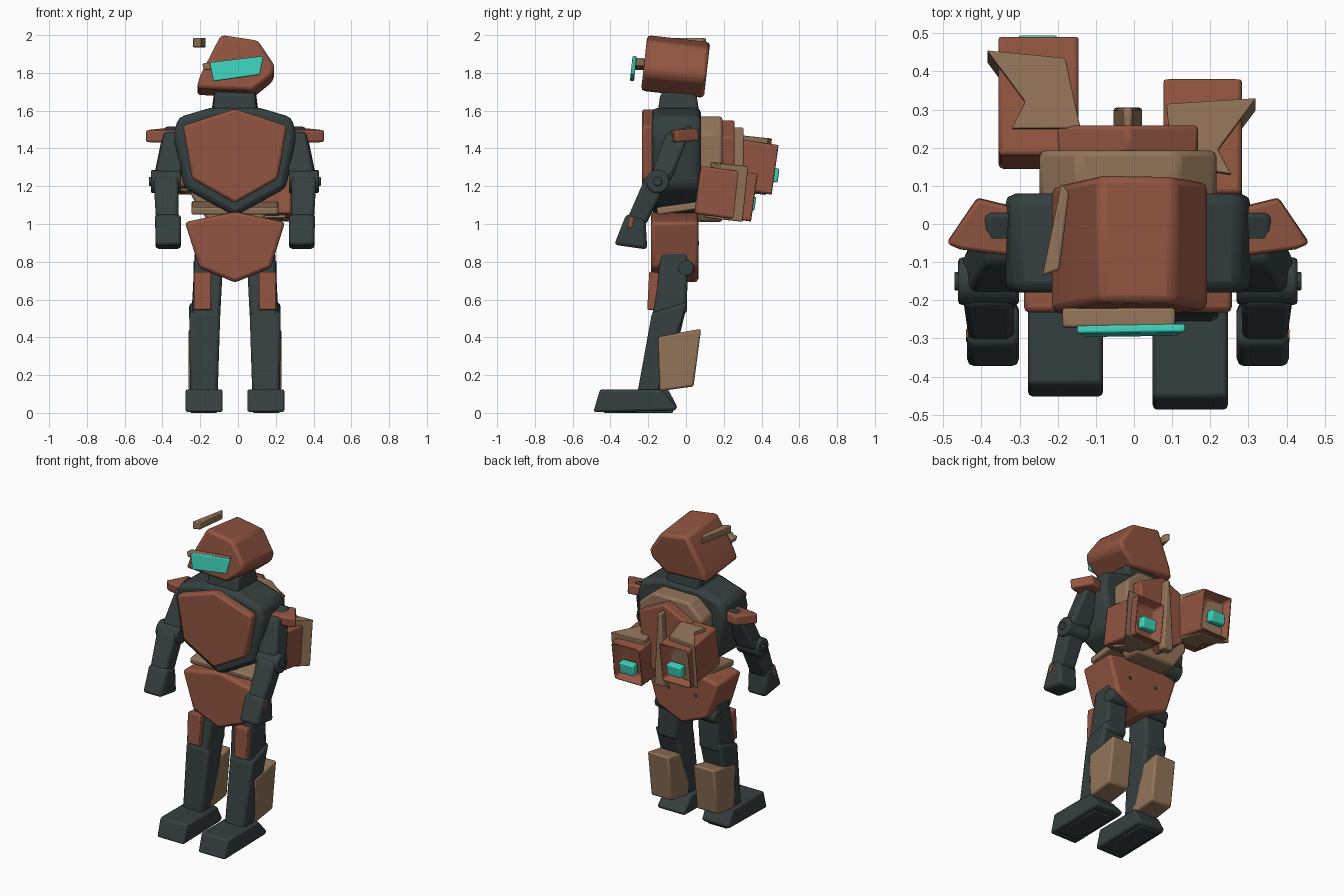
import bpy, bmesh, math
from mathutils import Vector, Matrix

if "Cube" in bpy.data.objects:
    bpy.data.objects.remove(bpy.data.objects["Cube"])

CX = -0.016  # symmetry line of the body


def material(name, rgb):
    m = bpy.data.materials.new(name)
    m.diffuse_color = (*rgb, 1)
    m.use_nodes = True
    m.node_tree.nodes["Principled BSDF"].inputs["Base Color"].default_value = m.diffuse_color
    return m


DARK = material("dark_slate", (0.036, 0.050, 0.050))
RUST = material("rust", (0.285, 0.090, 0.052))
TAN = material("tan", (0.290, 0.175, 0.100))
TEAL = material("teal", (0.050, 0.640, 0.500))


def finish(name, bm, mat, bevel=0.012):
    bmesh.ops.recalc_face_normals(bm, faces=bm.faces)
    me = bpy.data.meshes.new(name)
    bm.to_mesh(me)
    bm.free()
    ob = bpy.data.objects.new(name, me)
    bpy.context.collection.objects.link(ob)
    me.materials.append(mat)
    if bevel:
        mod = ob.modifiers.new("Bevel", 'BEVEL')
        mod.width, mod.segments = bevel, 2
        mod.limit_method, mod.angle_limit = 'ANGLE', math.radians(25)
    bpy.ops.object.select_all(action='DESELECT')
    ob.select_set(True)
    bpy.context.view_layer.objects.active = ob
    bpy.ops.object.shade_smooth_by_angle(angle=math.radians(30))
    return ob


def prism(name, pts, axis, a, b, mat, bevel=0.012, pitch=0):
    """Extrude a 2D outline along an axis, then pitch it about its centre."""
    def place(p, t):
        return {'x': (t, *p), 'y': (p[0], t, p[1]), 'z': (*p, t)}[axis]
    bm = bmesh.new()
    ends = [[bm.verts.new(place(p, t)) for p in pts] for t in (a, b)]
    for ring in ends:
        bm.faces.new(ring)
    n = len(pts)
    for i in range(n):
        j = (i + 1) % n
        bm.faces.new((ends[0][i], ends[0][j], ends[1][j], ends[1][i]))
    if pitch:
        c = sum((v.co for v in bm.verts), Vector()) / len(bm.verts)
        bmesh.ops.rotate(bm, cent=c, verts=bm.verts,
                         matrix=Matrix.Rotation(math.radians(pitch), 3, 'X'))
    return finish(name, bm, mat, bevel)


def box(name, c, size, mat, bevel=0.012, pitch=0, recess=False):
    bm = bmesh.new()
    bmesh.ops.create_cube(bm, size=1)
    bmesh.ops.scale(bm, vec=size, verts=bm.verts)
    if recess:  # sink a nozzle opening into the rear face
        bm.normal_update()
        back = [f for f in bm.faces if f.normal.y > 0.9]
        bmesh.ops.inset_region(bm, faces=back, thickness=0.05)
        bmesh.ops.translate(bm, vec=(0, -0.06, 0), verts=back[0].verts)
    bmesh.ops.transform(bm, verts=bm.verts, matrix=Matrix.Translation(c)
                        @ Matrix.Rotation(math.radians(pitch), 4, 'X'))
    return finish(name, bm, mat, bevel)


def limb(name, p, q, w0, d0, w1, d1, mat, bevel=0.018):
    """Tapered box between two points: width along x, depth along y."""
    bm = bmesh.new()
    rings = []
    for c, w, d in ((p, w0, d0), (q, w1, d1)):
        rings.append([bm.verts.new((c[0] + sx * w / 2, c[1] + sy * d / 2, c[2] + sy * d * 0.15))
                      for sx, sy in ((-1, -1), (1, -1), (1, 1), (-1, 1))])
        bm.faces.new(rings[-1])
    for i in range(4):
        j = (i + 1) % 4
        bm.faces.new((rings[0][i], rings[0][j], rings[1][j], rings[1][i]))
    return finish(name, bm, mat, bevel)


def cyl(name, c, r, length, axis, mat, seg=16, bevel=0.01):
    bm = bmesh.new()
    bmesh.ops.create_cone(bm, cap_ends=True, segments=seg, radius1=r, radius2=r, depth=length)
    turn = Matrix.Rotation(math.pi / 2, 4, 'Y' if axis == 'x' else 'X')
    bmesh.ops.transform(bm, verts=bm.verts, matrix=Matrix.Translation(c) @ turn)
    return finish(name, bm, mat, bevel)


def sym(half):
    """Mirror a half outline (offset from centre, height) into a closed one."""
    return [(CX + x, z) for x, z in half] + [(CX - x, z) for x, z in reversed(half) if x]


# Head, visor and antenna
prism("head", [(-0.22, 1.70), (-0.20, 1.77), (-0.09, 1.985), (0.105, 1.955),
               (0.195, 1.82), (0.185, 1.77), (0.08, 1.685)], 'y', -0.225, 0.11, RUST, 0.02, -6.5)
visor = [(-0.15, 1.855), (0.135, 1.89), (0.115, 1.79), (-0.13, 1.755)]
prism("visor", visor, 'y', -0.29, -0.268, TEAL, 0.006, -6)
prism("visor_mount", [(-0.19, 1.85), (0.11, 1.88), (0.10, 1.835), (-0.18, 1.815)],
      'y', -0.272, -0.22, TAN, 0.008)
prism("antenna", [(-0.19, 0.107), (-0.17, 0.08), (-0.195, -0.12), (-0.24, -0.135)],
      'z', 1.935, 1.985, TAN, 0.006)
limb("neck", (CX, -0.045, 1.56), (CX, -0.045, 1.72), 0.25, 0.23, 0.21, 0.18, DARK)

# Torso, chest plate, waist and pelvis
prism("torso", sym([(0.13, 1.615), (0.30, 1.565), (0.325, 1.47), (0.27, 1.19), (0, 1.04)]),
      'y', -0.18, 0.08, DARK, 0.03)
prism("chest_plate", sym([(0, 1.61), (0.275, 1.52), (0.228, 1.24), (0, 1.11)]),
      'y', -0.232, -0.165, RUST, 0.015)
box("waist", (CX, -0.03, 1.085), (0.46, 0.25, 0.04), TAN, 0.01, 8)
prism("pelvis", sym([(0, 1.065), (0.265, 1.01), (0.19, 0.77), (0, 0.69)]),
      'y', -0.185, 0.065, RUST, 0.018)
for s in (-1, 1):
    cyl("pelvis_bolt", (CX + s * 0.10, 0.063, 0.90), 0.011, 0.012, 'y', DARK, 8, 0)

# Backpack, rear shield and spike
prism("backpack", sym([(0.13, 1.57), (0.232, 1.48), (0.232, 1.15), (0.14, 1.01)]),
      'y', 0.06, 0.192, TAN, 0.015)
prism("rear_shield", sym([(0, 1.55), (0.185, 1.46), (0.15, 1.15), (0, 1.04)]),
      'y', 0.18, 0.258, RUST, 0.01)
prism("rear_spike", sym([(0.012, 1.51), (0.038, 1.03)]), 'y', 0.25, 0.305, TAN, 0.008)

# Thruster pods with angular cowls
box("pod_right", (0.18, 0.215, 1.16), (0.205, 0.31, 0.255), RUST, 0.012, -8, True)
prism("cowl_right", [(0.085, 0.30), (0.32, 0.315), (0.22, 0.18), (0.255, 0.115), (0.10, 0.14)],
      'z', 1.022, 1.318, TAN, 0.004, -6)
box("nozzle_glow_right", (0.182, 0.342, 1.11), (0.105, 0.05, 0.075), TEAL, 0.008, -8)
box("pod_left", (-0.25, 0.32, 1.308), (0.21, 0.32, 0.265), RUST, 0.012, -8, True)
prism("cowl_left", [(-0.385, 0.44), (-0.18, 0.42), (-0.14, 0.235), (-0.32, 0.235), (-0.285, 0.305)],
      'z', 1.165, 1.465, TAN, 0.004, -6)
box("nozzle_glow_left", (-0.252, 0.465, 1.26), (0.105, 0.05, 0.075), TEAL, 0.008, -8)

# Arms and legs on both sides
for s, side in ((-1, "left"), (1, "right")):
    def X(d):
        return CX + s * d

    # Shoulder fin
    prism("shoulder_fin_" + side, [(X(0.28), 0.04), (X(0.395), 0.068), (X(0.475), -0.05),
                                   (X(0.44), -0.065), (X(0.28), -0.085)],
          'z', 1.435, 1.50, RUST, 0.01, 4)
    # Arm
    limb("upper_arm_" + side, (X(0.31), -0.035, 1.50), (X(0.365), -0.145, 1.21),
         0.13, 0.14, 0.14, 0.13, DARK)
    cyl("elbow_" + side, (X(0.365), -0.15, 1.225), 0.062, 0.16, 'x', DARK)
    cyl("elbow_cap_" + side, (X(0.445), -0.15, 1.225), 0.025, 0.02, 'x', DARK, 8, 0.004)
    limb("forearm_" + side, (X(0.365), -0.14, 1.27), (X(0.357), -0.275, 0.98),
         0.135, 0.15, 0.115, 0.13, DARK)
    prism("hand_" + side, [(-0.315, 1.055), (-0.215, 1.03), (-0.205, 0.865), (-0.38, 0.89)],
          'x', X(0.285), X(0.422), DARK, 0.02)
    box("wrist_mark_" + side, (X(0.418), -0.292, 1.01), (0.012, 0.025, 0.06), RUST, 0.003, -12)

    # Leg
    dy = 0.035 if s < 0 else 0.0
    limb("thigh_" + side, (X(0.135), -0.06, 0.88), (X(0.155), -0.09, 0.50),
         0.15, 0.14, 0.15, 0.19, DARK)
    cyl("hip_joint_" + side, (X(0.15), 0.0, 0.765), 0.045, 0.14, 'x', DARK, 10)
    limb("shin_" + side, (X(0.16), -0.085, 0.56), (X(0.165), -0.205 + dy, 0.08),
         0.165, 0.19, 0.145, 0.12, DARK)
    box("thigh_plate_" + side, (X(0.172), -0.175, 0.645), (0.09, 0.05, 0.2), RUST, 0.006, -3)
    prism("calf_pack_" + side, [(-0.15, 0.405), (0.08, 0.445), (0.04, 0.14), (-0.14, 0.115)],
          'x', X(0.09), X(0.245), TAN, 0.012)
    prism("foot_" + side, [(-0.49 + dy, 0.005), (-0.455 + dy, 0.125), (-0.13 + dy, 0.125),
                           (-0.045, 0.03), (-0.06, 0.012)],
          'x', X(0.065), X(0.262), DARK, 0.02)
    box("sole_" + side, (X(0.165), -0.27 + dy, 0.008), (0.14, 0.33, 0.016), DARK, 0.004)
